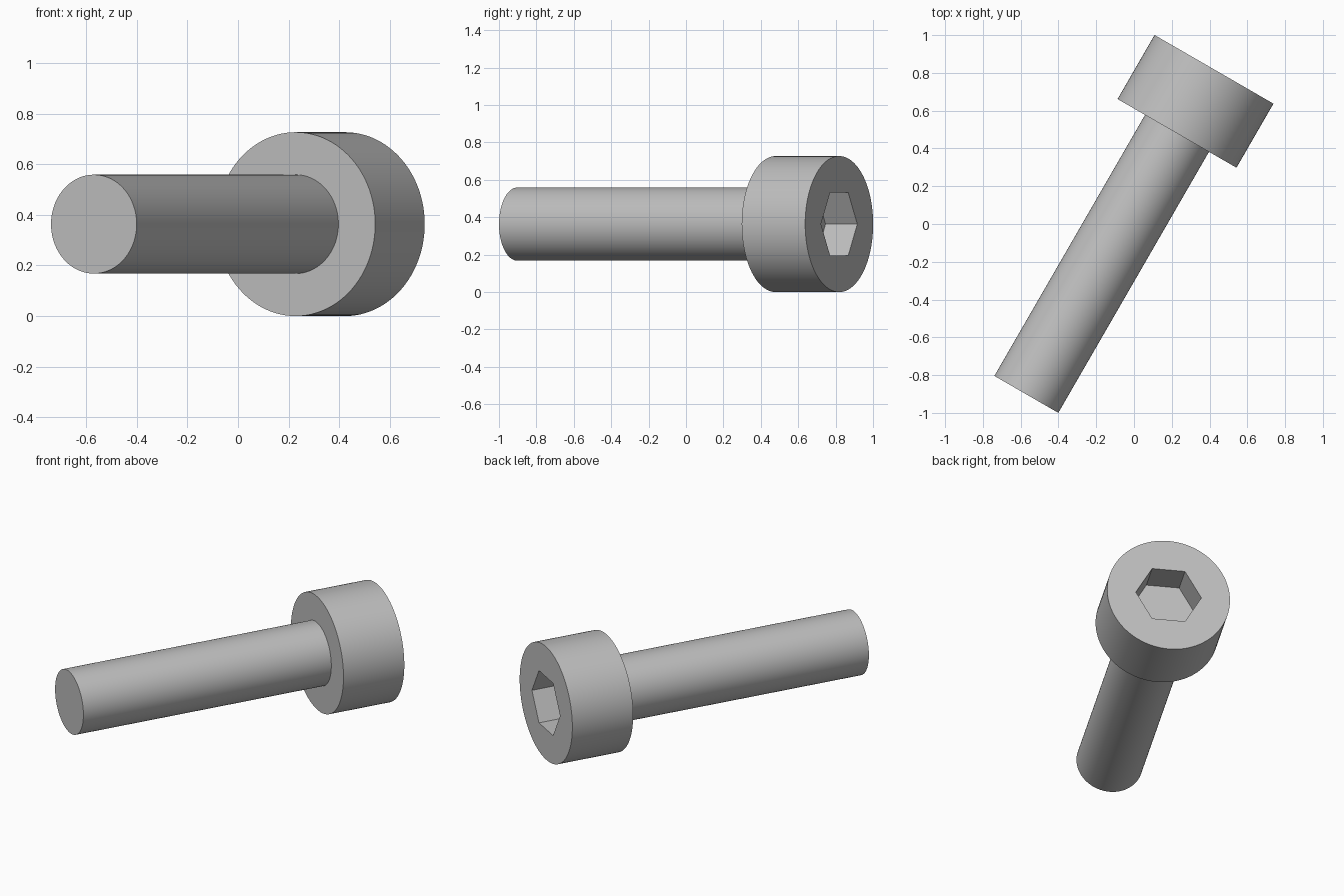
import bpy
import bmesh
from math import cos, sin, pi, radians

cube = bpy.data.objects.get("Cube")
if cube:
    bpy.data.objects.remove(cube, do_unlink=True)

# Sizes
SHAFT_R, HEAD_R = 0.1955, 0.3635
LENGTH, HEAD_H = 1.987, 0.3915
HEX_R, HEX_DEPTH = 0.1942, 0.196
SIDES = 96

steel = bpy.data.materials.new("plain grey steel")
steel.use_nodes = True
grey = (0.52, 0.52, 0.52, 1)
steel.diffuse_color = grey
steel.node_tree.nodes["Principled BSDF"].inputs["Base Color"].default_value = grey

bm = bmesh.new()


def ring(radius, y, n=SIDES):
    """Closed loop of vertices around the bolt axis (local y)."""
    return [bm.verts.new((radius * cos(2 * pi * i / n), y, radius * sin(2 * pi * i / n)))
            for i in range(n)]


def bridge(a, b):
    n = len(a)
    for i in range(n):
        j = (i + 1) % n
        bm.faces.new((a[i], a[j], b[j], b[i]))


def loop_edges(loop):
    return [bm.edges.get((v, loop[i - 1])) for i, v in enumerate(loop)]


# Shaft, head underside and head wall
tip = ring(SHAFT_R, 0)
neck = ring(SHAFT_R, LENGTH - HEAD_H)
under = ring(HEAD_R, LENGTH - HEAD_H)
rim = ring(HEAD_R, LENGTH)
for a, b in ((tip, neck), (neck, under), (under, rim)):
    bridge(a, b)
bm.faces.new(tip)

# Hexagonal socket with a flat floor
mouth = ring(HEX_R, LENGTH, 6)
floor = ring(HEX_R, LENGTH - HEX_DEPTH, 6)
bridge(mouth, floor)
bm.faces.new(floor)

# Flat head face around the socket
bmesh.ops.triangle_fill(bm, edges=loop_edges(rim) + loop_edges(mouth), use_beauty=True)
bmesh.ops.recalc_face_normals(bm, faces=bm.faces)

mesh = bpy.data.meshes.new("socket_head_bolt")
bm.to_mesh(mesh)
bm.free()
mesh.materials.append(steel)

# Lay the bolt down, turned to point its head back and to the left
bolt = bpy.data.objects.new("socket_head_bolt", mesh)
bolt.location = (-0.57, -0.902, HEAD_R)
bolt.rotation_euler = (0, 0, radians(-30))
bpy.context.collection.objects.link(bolt)

bpy.ops.object.select_all(action='DESELECT')
bolt.select_set(True)
bpy.context.view_layer.objects.active = bolt
bpy.ops.object.shade_smooth_by_angle(angle=radians(30))
